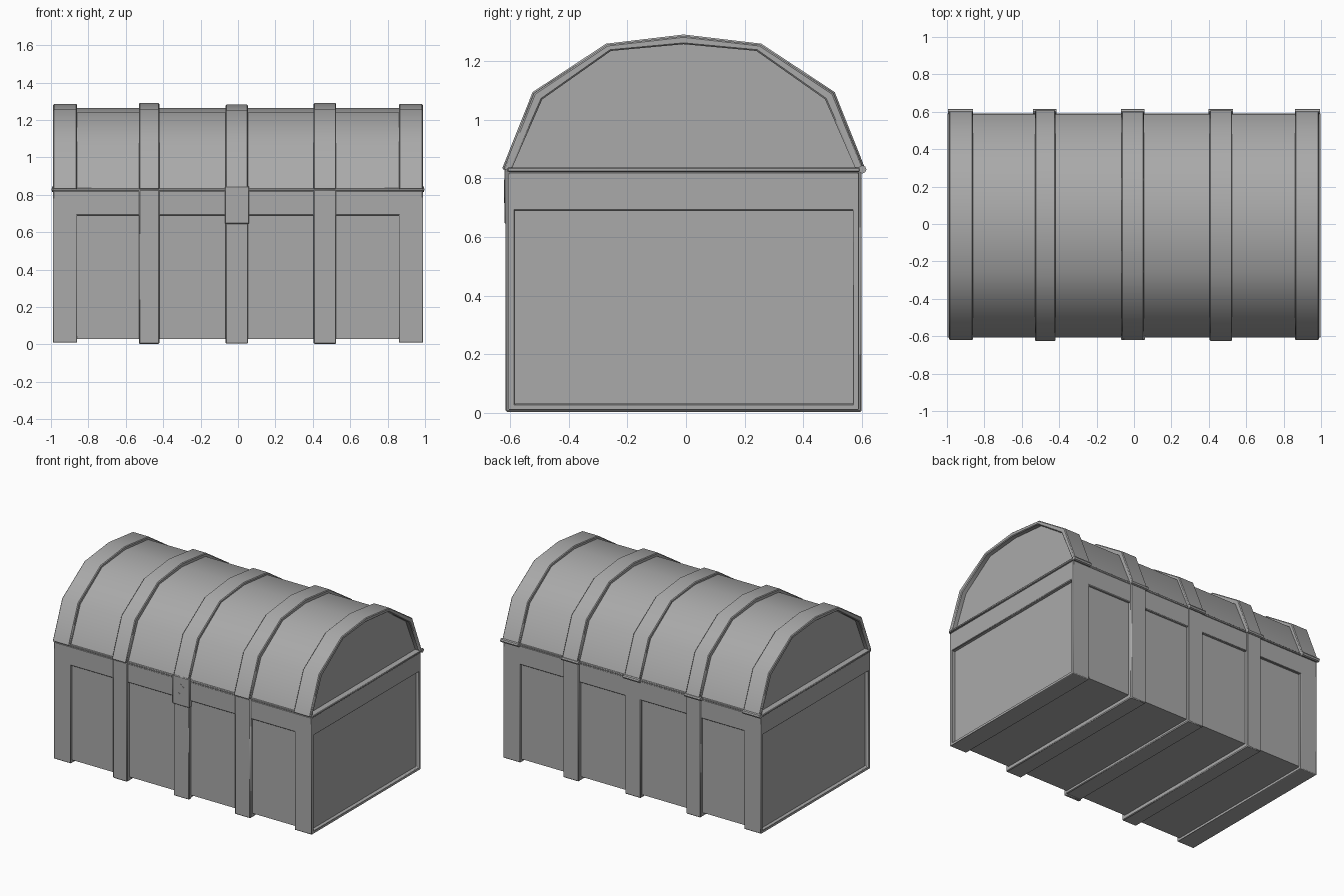
import bpy, bmesh, math

cube = bpy.data.objects.get("Cube")
if cube:
    bpy.data.objects.remove(cube, do_unlink=True)

mat = bpy.data.materials.new("chest grey")
mat.use_nodes = True
grey = (0.4, 0.4, 0.4, 1)
mat.diffuse_color = grey
mat.node_tree.nodes["Principled BSDF"].inputs["Base Color"].default_value = grey

CY = -0.008      # middle of the chest from front to back
SEAM = 0.83      # height where lid meets body


def finish(name, bm, bevel=0.0):
    """Turn a bmesh into a shaded object with optional softened edges."""
    bmesh.ops.recalc_face_normals(bm, faces=bm.faces)
    mesh = bpy.data.meshes.new(name)
    bm.to_mesh(mesh)
    bm.free()
    mesh.materials.append(mat)
    obj = bpy.data.objects.new(name, mesh)
    bpy.context.collection.objects.link(obj)
    if bevel:
        mod = obj.modifiers.new("soft edges", 'BEVEL')
        mod.width = bevel
        mod.segments = 1
        mod.limit_method = 'ANGLE'
        mod.angle_limit = math.radians(50)
    bpy.ops.object.select_all(action='DESELECT')
    obj.select_set(True)
    bpy.context.view_layer.objects.active = obj
    bpy.ops.object.shade_smooth_by_angle(angle=math.radians(40))
    return obj


def extrude(name, profile, x0, x1, bevel=0.0):
    """Solid with a (y, z) profile running along x."""
    bm = bmesh.new()
    face = bm.faces.new([bm.verts.new((x0, y, z)) for y, z in profile])
    out = bmesh.ops.extrude_face_region(bm, geom=[face])
    verts = [v for v in out["geom"] if isinstance(v, bmesh.types.BMVert)]
    bmesh.ops.translate(bm, verts=verts, vec=(x1 - x0, 0, 0))
    return finish(name, bm, bevel)


def ring(name, outer, inner, x0, x1, bevel=0.0):
    """Hollow frame between two matching (y, z) profiles."""
    bm = bmesh.new()
    loops = [[bm.verts.new((x, y, z)) for y, z in p]
             for x, p in ((x0, outer), (x1, outer), (x1, inner), (x0, inner))]
    n = len(outer)
    for a in range(4):
        for i in range(n):
            p, q, j = loops[a], loops[(a + 1) % 4], (i + 1) % n
            bm.faces.new((p[i], p[j], q[j], q[i]))
    return finish(name, bm, bevel)


def rect(half_y, z0, z1):
    return [(CY - half_y, z0), (CY + half_y, z0), (CY + half_y, z1), (CY - half_y, z1)]


def arch(grow):
    """Faceted lid arch, pushed outward by grow."""
    half = [(0.595, SEAM), (0.49, 1.075), (0.252, 1.24)]
    right = [(y + grow * (1 if z < 1.2 else 0.5), z if z == SEAM else z + grow * 0.75)
             for y, z in half]
    pts = right + [(0, 1.265 + grow)] + [(-y, z) for y, z in reversed(right)]
    return [(CY + y, z) for y, z in pts]


# Body core, bottom and upper rim
extrude("body_panels", rect(0.582, 0.03, SEAM), -0.965, 0.965)
extrude("body_rim", rect(0.598, 0.69, 0.822), -0.988, 0.988, 0.004)
extrude("seam_strip", rect(0.6, 0.822, 0.836), -0.997, 0.997, 0.003)

# Lid core with sunken ends
extrude("lid_panels", arch(0), -0.955, 0.955)

# Corner frames at both ends, on body and lid
for side, word in ((1, "left"), (-1, "right")):
    ring(word + "_body_end_frame", rect(0.598, 0.01, 0.822), rect(0.577, 0.028, 0.7),
         side * 0.86, side * 0.988, 0.005)
    ring(word + "_lid_end_frame", arch(0.02), arch(-0.008), side * 0.86, side * 0.988, 0.005)

# Straps wrapped around body and lid
for word, x0, x1, out in (("right", -0.53, -0.42, 0.607),
                          ("middle", -0.066, 0.054, 0.599),
                          ("left", 0.405, 0.525, 0.607)):
    extrude(word + "_body_strap", rect(out, 0.608 - out + 0.002, 0.828), x0, x1, 0.005)
    extrude(word + "_lid_strap", arch(out - 0.582), x0, x1, 0.005)

# Front cover of the middle strap
extrude("middle_front_strap", [(-0.612, 0.005), (-0.59, 0.005), (-0.59, 0.828), (-0.612, 0.828)],
        -0.066, 0.054, 0.004)

# Lock plate
extrude("lock_plate", [(-0.619, 0.645), (-0.59, 0.645), (-0.59, 0.845), (-0.619, 0.845)],
        -0.07, 0.06, 0.004)


# Keyhole boss: six-sided stud with a sunken middle
def hexagon(r):
    return [(r * 0.72 * math.sin(math.tau * i / 6), r * math.cos(math.tau * i / 6))
            for i in range(6)]


bm = bmesh.new()
steps = [(0.04, -0.617), (0.04, -0.621), (0.034, -0.621), (0.034, -0.6195)]
loops = [[bm.verts.new((-0.006 + x, y, 0.755 + z)) for x, z in hexagon(r)] for r, y in steps]
for a, b in zip(loops, loops[1:]):
    for i in range(6):
        j = (i + 1) % 6
        bm.faces.new((a[i], a[j], b[j], b[i]))
bm.faces.new(loops[-1])
finish("keyhole", bm)

# Hinge barrels along the back seam, one per strap
for i, (x0, x1) in enumerate(((-0.995, -0.86), (-0.54, -0.415), (-0.07, 0.056),
                              (0.397, 0.53), (0.86, 0.995))):
    barrel = [(0.601 + 0.014 * math.cos(math.tau * k / 8),
               SEAM + 0.014 * math.sin(math.tau * k / 8)) for k in range(8)]
    extrude("hinge_%d" % (i + 1), barrel, x0, x1)
